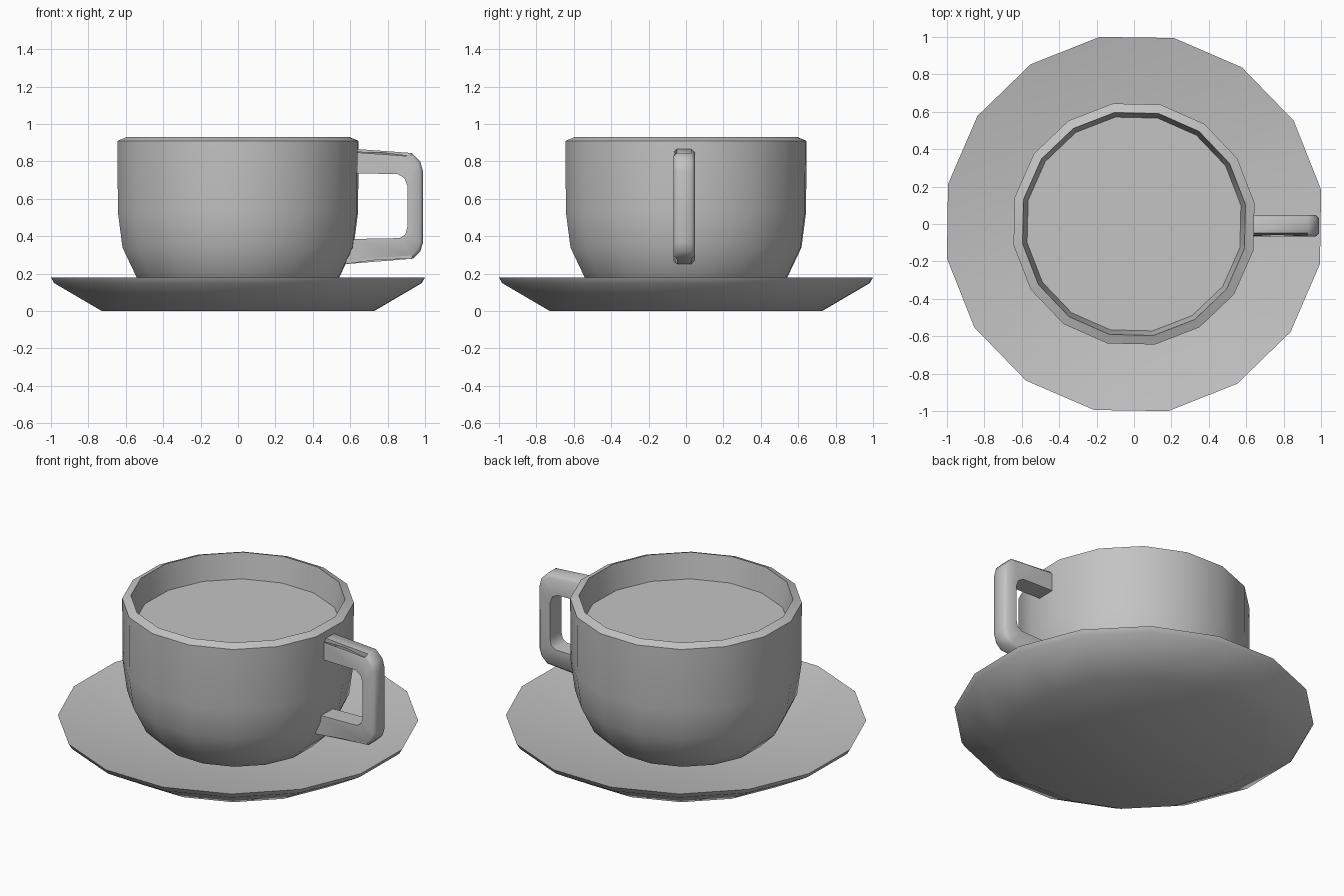
import bpy, bmesh, math

cube = bpy.data.objects.get("Cube")
if cube:
    bpy.data.objects.remove(cube, do_unlink=True)

SIDES = 16


def flat_colour(name, value):
    mat = bpy.data.materials.new(name)
    mat.use_nodes = True
    colour = (value, value, value, 1)
    mat.diffuse_color = colour
    mat.node_tree.nodes["Principled BSDF"].inputs["Base Color"].default_value = colour
    return mat


grey = flat_colour("plain grey", 0.55)


def finish(name, bm, angle):
    """Turn a bmesh into a shaded, coloured object."""
    bmesh.ops.recalc_face_normals(bm, faces=bm.faces)
    mesh = bpy.data.meshes.new(name)
    bm.to_mesh(mesh)
    bm.free()
    mesh.materials.append(grey)
    obj = bpy.data.objects.new(name, mesh)
    bpy.context.collection.objects.link(obj)
    bpy.ops.object.select_all(action="DESELECT")
    obj.select_set(True)
    bpy.context.view_layer.objects.active = obj
    bpy.ops.object.shade_smooth_by_angle(angle=math.radians(angle))
    return obj


def lathe(name, profile, turn, angle=35):
    """Sweep (radius, height) points round z, capping both ends."""
    bm = bmesh.new()
    rings = []
    for r, z in profile:
        ring = []
        for i in range(SIDES):
            a = math.radians(turn) + math.tau * i / SIDES
            ring.append(bm.verts.new((r * math.cos(a), r * math.sin(a), z)))
        rings.append(ring)
    for low, high in zip(rings, rings[1:]):
        for i in range(SIDES):
            j = (i + 1) % SIDES
            bm.faces.new((low[i], low[j], high[j], high[i]))
    bm.faces.new(rings[0])
    bm.faces.new(rings[-1])
    return finish(name, bm, angle)


# Saucer: flat foot, flared underside, thin rim and shallow dish
lathe("saucer", [(0.74, 0), (1.0, 0.15), (1.017, 0.18), (0.43, 0.068)], 10.4, 40)

# Cup: rounded bowl, sloping lip and inner wall, closed by the drink's surface
lathe("cup", [(0.41, 0.07), (0.46, 0.09), (0.55, 0.18), (0.627, 0.34),
              (0.652, 0.53), (0.654, 0.91), (0.605, 0.93), (0.58, 0.775)], 9.9)

# Handle: squared loop with chamfered outer edges
outer = [(0.61, 0.868), (0.93, 0.845), (0.975, 0.80), (0.988, 0.75),
         (0.99, 0.37), (0.975, 0.32), (0.935, 0.28), (0.56, 0.25)]
inner = [(0.60, 0.385), (0.865, 0.39), (0.895, 0.41), (0.905, 0.45),
         (0.905, 0.67), (0.89, 0.71), (0.855, 0.732), (0.61, 0.737)]
half, centre = 0.057, -0.01
bm = bmesh.new()
sides = [[bm.verts.new((x, centre + s * half, z)) for x, z in outer + inner]
         for s in (-1, 1)]
count = len(outer + inner)
for i in range(count):
    j = (i + 1) % count
    bm.faces.new((sides[0][i], sides[0][j], sides[1][j], sides[1][i]))
for k in range(len(outer) - 1):
    for side in sides:
        bm.faces.new((side[k], side[k + 1], side[count - 2 - k], side[count - 1 - k]))
chamfer = [bm.edges.get((side[k], side[k + 1]))
           for side in sides for k in range(len(outer) - 1)]
bmesh.ops.bevel(bm, geom=chamfer, offset=0.018, segments=1, affect="EDGES")
finish("handle", bm, 50)
